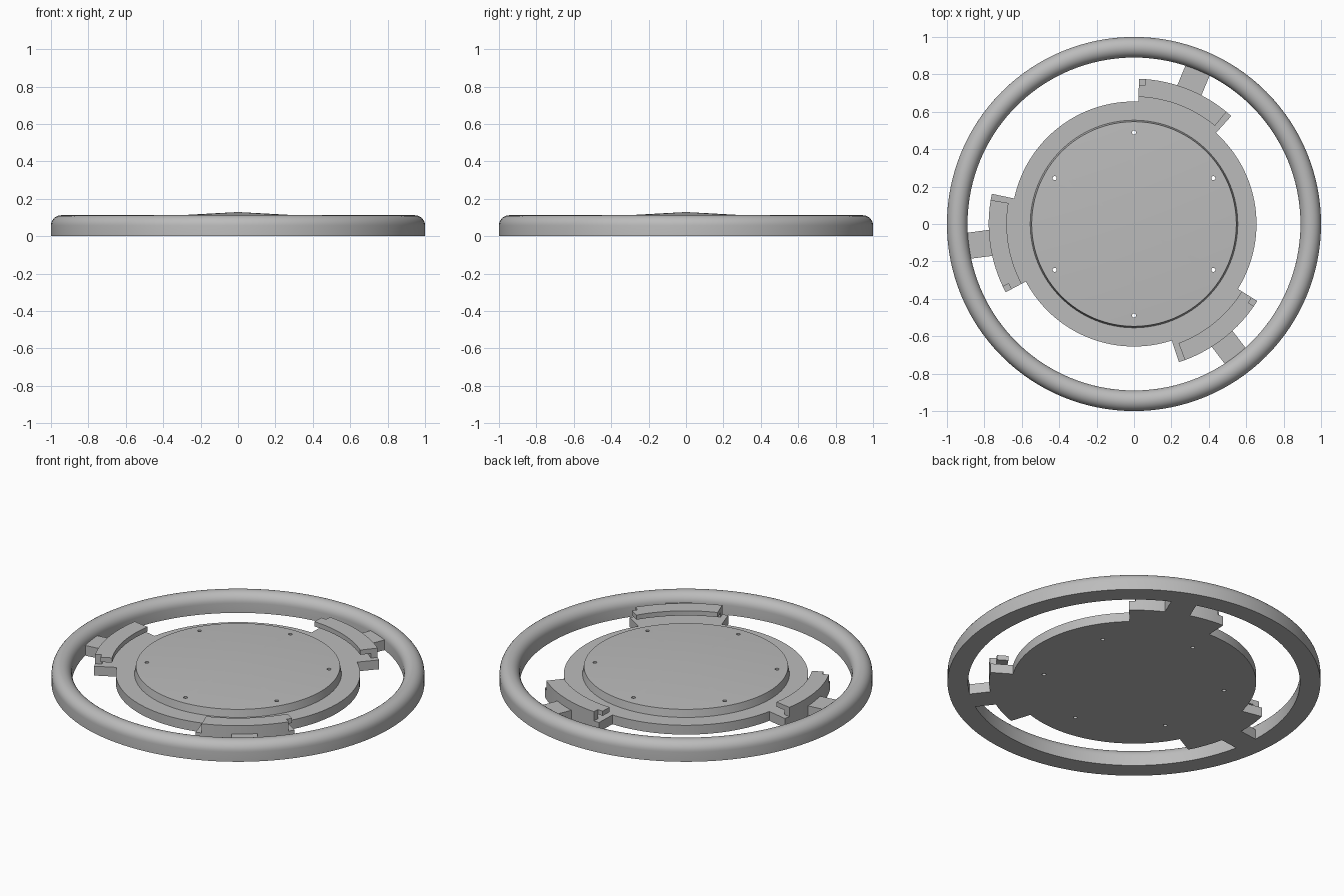
import bpy, bmesh
from math import sin, cos, pi, radians
from mathutils import Matrix, Vector

cube = bpy.data.objects.get("Cube")
if cube:
    bpy.data.objects.remove(cube, do_unlink=True)

grey = bpy.data.materials.new("light grey")
grey.use_nodes = True
grey.diffuse_color = (0.5, 0.5, 0.5, 1)
grey.node_tree.nodes["Principled BSDF"].inputs["Base Color"].default_value = (0.5, 0.5, 0.5, 1)


def finish(bm, name):
    """Turn a bmesh into a shaded object."""
    bmesh.ops.remove_doubles(bm, verts=bm.verts, dist=1e-5)
    bmesh.ops.recalc_face_normals(bm, faces=bm.faces)
    mesh = bpy.data.meshes.new(name)
    bm.to_mesh(mesh)
    bm.free()
    obj = bpy.data.objects.new(name, mesh)
    bpy.context.collection.objects.link(obj)
    mesh.materials.append(grey)
    return obj


def smooth(obj):
    bpy.ops.object.select_all(action='DESELECT')
    obj.select_set(True)
    bpy.context.view_layer.objects.active = obj
    bpy.ops.object.shade_smooth_by_angle(angle=radians(30))


def sweep(name, profile, start=0, end=360, steps=128):
    """Sweep a closed (radius, height) profile around z between two angles."""
    bm = bmesh.new()
    rot = Matrix.Rotation(radians(start), 3, 'Z')
    verts = [bm.verts.new(rot @ Vector((r, 0, z))) for r, z in profile]
    full = end - start == 360
    if full:
        geom = verts + [bm.edges.new((a, b)) for a, b in zip(verts, verts[1:] + verts[:1])]
    else:
        first = bm.faces.new(verts)
        geom = [first] + list(first.edges) + verts
    bmesh.ops.spin(bm, geom=geom, cent=(0, 0, 0), axis=(0, 0, 1),
                   angle=radians(end - start), steps=steps, use_duplicate=False)
    if not full:
        # Keep the starting cap closed
        start_edges = [e for e in bm.edges if e.is_boundary]
        if start_edges:
            bmesh.ops.holes_fill(bm, edges=start_edges)
    return finish(bm, name)


# Outer ring with a half-round top
arc = [(0.945 + 0.055 * cos(i * pi / 14), 0.057 + 0.055 * sin(i * pi / 14)) for i in range(15)]
smooth(sweep("outer_ring", [(0.89, 0), (1.0, 0)] + arc))

# Central stepped disk with a shallow conical top
base = 0.055
disk = sweep("centre_disk", [(0, 0), (0.655, 0), (0.655, base), (0.555, base), (0.547, 0.099), (0, 0.129)])

# Six small holes drilled through the disk
bm = bmesh.new()
for i in range(6):
    a = radians(30 + 60 * i)
    bmesh.ops.create_cone(bm, cap_ends=True, segments=16, radius1=0.011, radius2=0.011, depth=0.5,
                          matrix=Matrix.Translation((0.49 * cos(a), 0.49 * sin(a), 0)))
drill = finish(bm, "hole_cutter")
drill.hide_render = True
cut = disk.modifiers.new("holes", 'BOOLEAN')
cut.operation = 'DIFFERENCE'
cut.solver = 'EXACT'
cut.object = drill
bpy.context.view_layer.objects.active = disk
bpy.ops.object.modifier_apply(modifier=cut.name)
bpy.data.objects.remove(drill, do_unlink=True)
smooth(disk)


def box_profile(r0, r1, z0, z1):
    return [(r0, z0), (r1, z0), (r1, z1), (r0, z1)]


# Three slotted clips, each joined to the ring by a spoke
for n, mid in enumerate((67.5, 187.5, 307.5), 1):
    lo, hi = mid - 19.5, mid + 20.5
    smooth(sweep(f"clip_base_{n}", box_profile(0.64, 0.777, 0, base), lo, hi, 16))
    # Overhanging roof and outer wall around an open slot
    hook = [(0.74, base), (0.777, base), (0.777, 0.11), (0.68, 0.11), (0.68, 0.082), (0.74, 0.082)]
    smooth(sweep(f"clip_hook_{n}", hook, lo + 2.5, hi - 2.5, 14))
    # Narrow roof end beside the corner notch
    smooth(sweep(f"clip_roof_end_{n}", box_profile(0.68, 0.742, 0.082, 0.11), hi - 2.5, hi, 2))
    bm = bmesh.new()
    bmesh.ops.create_cube(bm, size=1, matrix=Matrix.Rotation(radians(mid), 4, 'Z')
                          @ Matrix.Translation((0.825, 0, 0.03)) @ Matrix.Diagonal((0.15, 0.14, 0.06, 1)))
    finish(bm, f"spoke_{n}")
